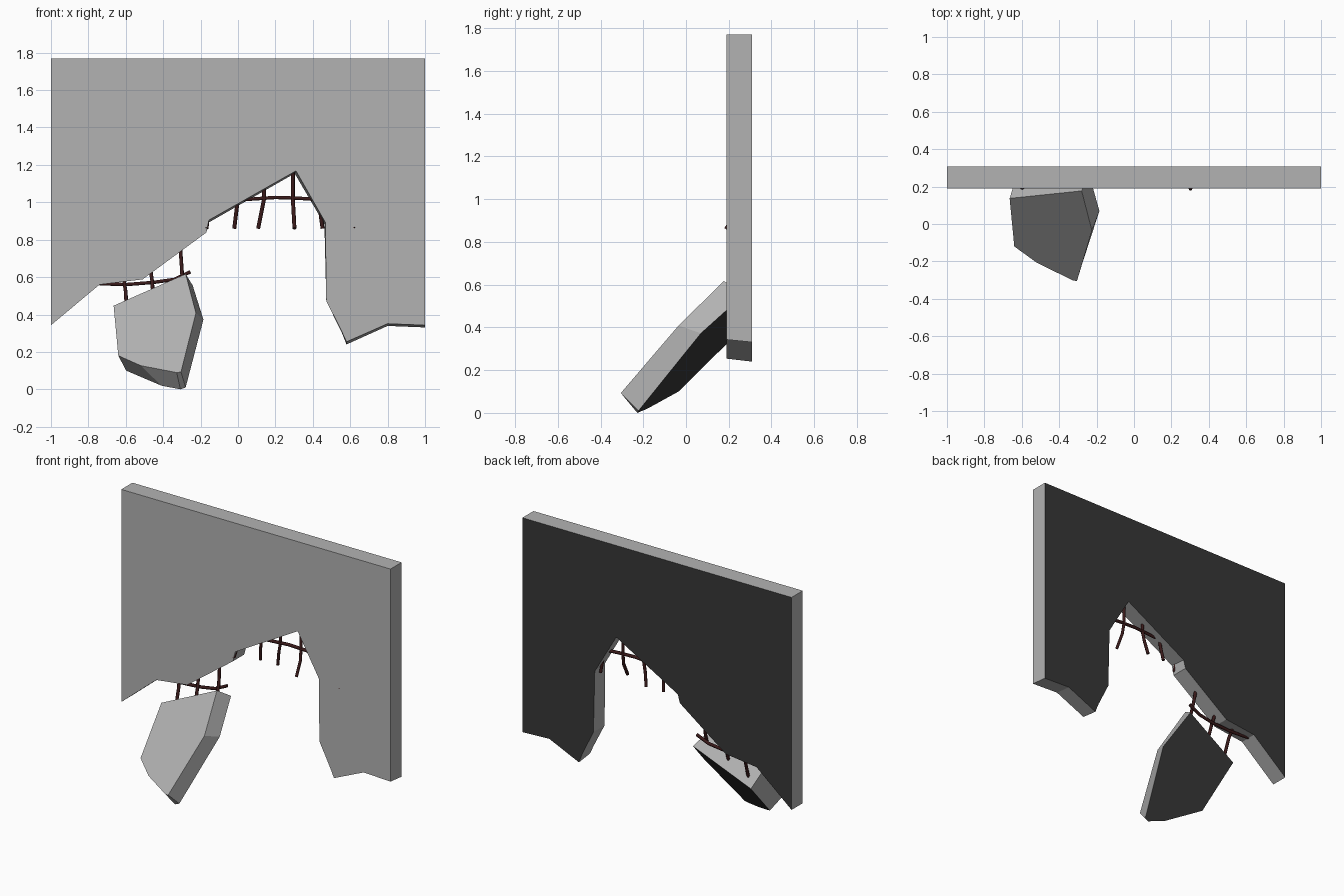
import bpy, bmesh
from mathutils import Vector

if "Cube" in bpy.data.objects:
    bpy.data.objects.remove(bpy.data.objects["Cube"])


def material(name, *rgb):
    m = bpy.data.materials.new(name)
    m.diffuse_color = (*rgb, 1)
    m.use_nodes = True
    m.node_tree.nodes["Principled BSDF"].inputs["Base Color"].default_value = m.diffuse_color
    return m


concrete = material("concrete", 0.448, 0.448, 0.448)
dark = material("dark_rear", 0.037, 0.037, 0.037)
rust = material("rusty_steel", 0.042, 0.010, 0.010)


def slab(name, front, back):
    """Join two matching outlines into a closed slab with a dark rear face."""
    bm = bmesh.new()
    f = [bm.verts.new(p) for p in front]
    b = [bm.verts.new(p) for p in back]
    bm.faces.new(f)
    bm.faces.new(b[::-1]).material_index = 1
    for i in range(len(f)):
        j = (i + 1) % len(f)
        bm.faces.new((f[i], b[i], b[j], f[j]))
    bmesh.ops.recalc_face_normals(bm, faces=bm.faces)
    me = bpy.data.meshes.new(name)
    me.materials.append(concrete)
    me.materials.append(dark)
    bm.to_mesh(me)
    bm.free()
    ob = bpy.data.objects.new(name, me)
    bpy.context.collection.objects.link(ob)


def bar(name, points, radius=0.0105):
    """A bent steel bar through the given points."""
    cu = bpy.data.curves.new(name, 'CURVE')
    cu.dimensions = '3D'
    cu.bevel_depth = radius
    cu.bevel_resolution = 1
    cu.use_fill_caps = True
    sp = cu.splines.new('POLY')
    sp.points.add(len(points) - 1)
    for q, p in zip(sp.points, points):
        q.co = (*p, 1)
    cu.materials.append(rust)
    ob = bpy.data.objects.new(name, cu)
    bpy.context.collection.objects.link(ob)


# Broken wall: outline in x, z and how far the rear edge sits lower
outline = [(-1, 1.77, 0), (1, 1.77, 0), (1, 0.343, .012), (0.8, 0.351, .012),
           (0.58, 0.254, .014), (0.553, 0.313, .006), (0.472, 0.472, 0),
           (0.467, 0.893, .01), (0.31, 1.168, .014), (-0.155, 0.905, .012),
           (-0.17, 0.838, 0), (-0.51, 0.588, 0), (-0.74, 0.56, 0), (-1, 0.343, 0)]
slab("broken_wall",
     [(x, 0.19, z) for x, z, d in outline],
     [(x - d * 0.5 if 0.3 < x < 0.5 else x, 0.308, z - d) for x, z, d in outline])

# Hanging chunk: x, y outline on a tilted plane, and its rear outline
plan = [(-0.665, 0.137), (-0.28, 0.177), (-0.225, -0.035), (-0.305, -0.305),
        (-0.328, -0.301), (-0.52, -0.207), (-0.64, -0.12)]
top = [Vector((x, y, 0.445 + 0.33 * (x + 0.665) + 1.07 * (y - 0.135))) for x, y in plan]
rear = [(-0.638, 0.223, 0.355), (-0.242, 0.272, 0.555), (-0.185, 0.07, 0.373),
        (-0.28, -0.222, 0.01), (-0.308, -0.228, 0.0), (-0.41, -0.18, 0.02),
        (-0.598, -0.035, 0.10)]
slab("hanging_chunk", top, rear)

# Bars bending out of the arch: entry x, entry height, tip x, tip y
for i, (x0, z0, x1, y1) in enumerate([(-0.155, 1.0, -0.168, 0.197), (0.0, 1.1, -0.02, 0.268),
                                      (0.14, 1.2, 0.108, 0.268), (0.293, 1.25, 0.302, 0.188),
                                      (0.43, 1.1, 0.452, 0.26), (0.60, 1.1, 0.62, 0.197)]):
    bar(f"arch_bar_{i}", [(x0, 0.25, z0), (x0, 0.25, 1.02),
                          (x0 * 0.55 + x1 * 0.45, 0.2 + y1 * 0.2, 0.95), (x1, y1, 0.86)])
bar("arch_cross_bar", [(-0.1, 0.25, 1.0), (0.04, 0.25, 1.015), (0.2, 0.25, 1.026),
                       (0.32, 0.25, 1.022), (0.5, 0.25, 1.01)])

# Bars holding the chunk
for i, (x, z0, z1) in enumerate([(-0.605, 0.66, 0.40), (-0.463, 0.72, 0.45),
                                 (-0.305, 0.84, 0.52)]):
    bar(f"chunk_bar_{i}", [(x - 0.005, 0.25, z0), (x - 0.003, 0.245, z0 - 0.09),
                           (x + 0.005, 0.225, z1 + 0.12), (x + 0.01, 0.185, z1)])
bar("chunk_cross_bar", [(-0.74, 0.25, 0.565), (-0.6, 0.245, 0.56), (-0.45, 0.24, 0.572),
                        (-0.34, 0.245, 0.588), (-0.255, 0.25, 0.628)])
